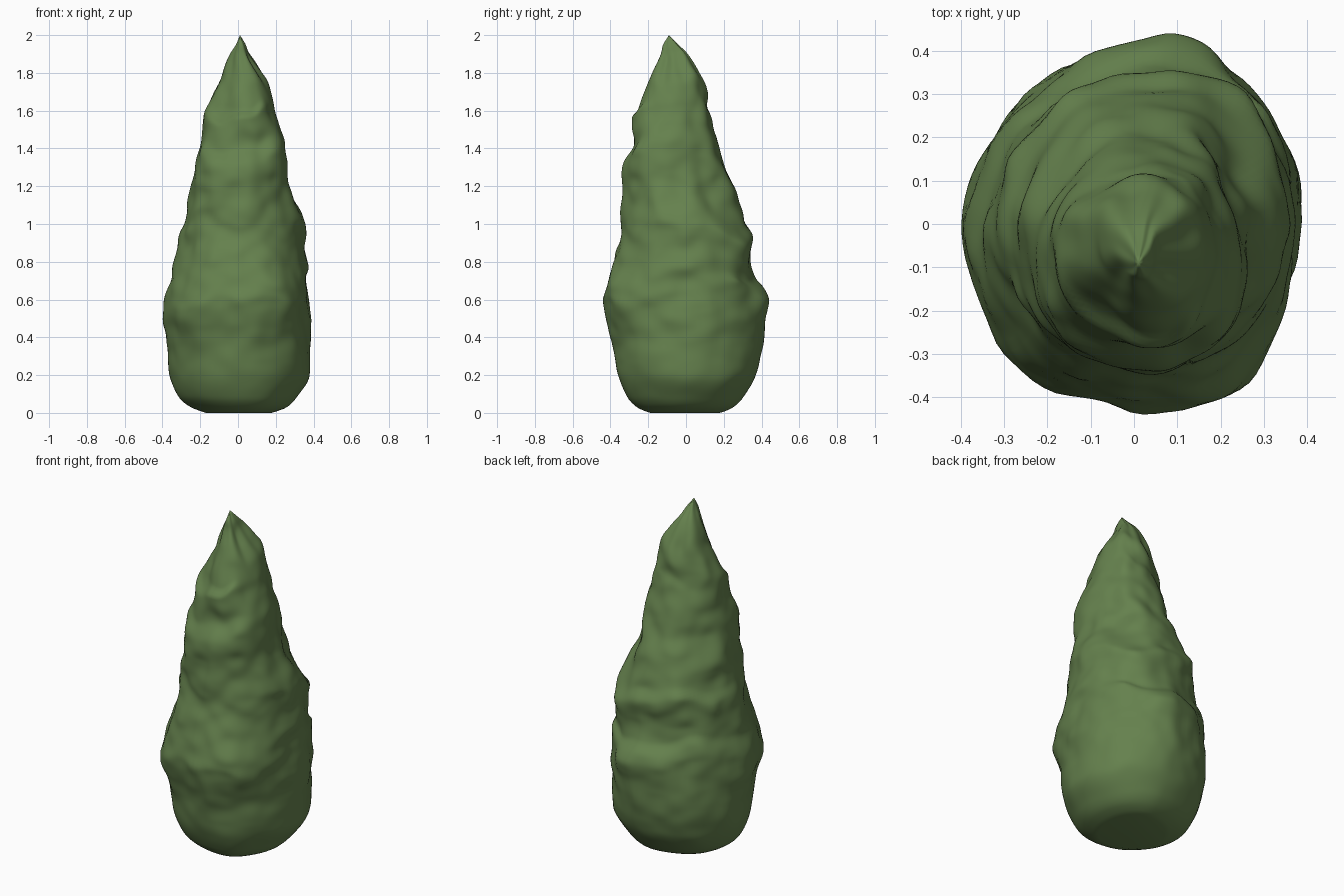
import bpy
import bmesh
import math
from mathutils import Vector, noise

default_cube = bpy.data.objects.get("Cube")
if default_cube:
    bpy.data.objects.remove(default_cube, do_unlink=True)

SEGMENTS = 96
LEVELS = 150

# Silhouette in hundredths: height, left edge, right edge, front edge, back edge
PROFILE = [
    (1, -20, 21, -22, 21),
    (3, -25, 26, -26, 25),
    (8, -31, 31, -31, 30),
    (20, -36, 38, -36, 37),
    (40, -38, 38, -39, 41),
    (60, -39, 37, -43, 43),
    (66, -38, 37, -42, 41),
    (72, -36, 36, -41, 36),
    (85, -33, 35, -37, 34),
    (95, -32, 35, -34, 34),
    (101, -29, 35, -34, 31),
    (120, -25, 28, -33, 25),
    (132, -23, 26, -32, 20),
    (142, -20, 24, -27, 18),
    (157, -18, 20, -26, 14),
    (162, -16, 19, -22, 12),
    (175, -9, 16, -19, 10),
    (182, -7, 12, -17, 6),
    (190, -4, 6, -13, 1),
    (195, -1, 4, -12, -4),
    (200, 1, 1, -9, -9),
]

# Foliage bulges and dents: angle in degrees, height, strength
BULGES = [(45, 0.86, 0.035), (225, 0.6, 0.015), (225, 1.42, 0.02),
          (-88, 1.58, 0.035), (-50, 0.6, 0.025), (-45, 1.4, 0.02),
          (135, 0.6, -0.025)]


def profile_at(z):
    """Smoothly interpolate the four silhouette edges at a height."""
    h = min(max(z * 100, PROFILE[0][0]), PROFILE[-1][0])
    for i in range(len(PROFILE) - 1):
        low, high = PROFILE[i], PROFILE[i + 1]
        if h <= high[0]:
            break
    before = PROFILE[max(i - 1, 0)]
    after = PROFILE[min(i + 2, len(PROFILE) - 1)]
    span = high[0] - low[0]
    t = (h - low[0]) / span
    edges = []
    for k in range(1, 5):
        slope_low = (high[k] - before[k]) / (high[0] - before[0]) * span
        slope_high = (after[k] - low[k]) / (after[0] - low[0]) * span
        value = ((2 * t**3 - 3 * t**2 + 1) * low[k]
                 + (t**3 - 2 * t**2 + t) * slope_low
                 + (3 * t**2 - 2 * t**3) * high[k]
                 + (t**3 - t**2) * slope_high)
        edges.append(value / 100)
    return edges


def foliage_point(angle, z):
    """Point on the lumpy foliage surface."""
    # Leafy lumps fade out toward the base and the tip
    fade = min(1, z / 0.6, (2 - z) / 0.3)
    # Ledges wander up and down between the four sides
    wander = 0.06 * fade * math.sin(2 * angle) ** 2 * math.sin(3 * angle + 5 * z)
    left, right, front, back = profile_at(z + wander)
    center_x = min(max(0.01 + 0.04 * min(1, (2 - z) / 0.25), left), right)
    center_y = (front + back) / 2
    c, s = math.cos(angle), math.sin(angle)
    x = center_x + c * (right - center_x if c > 0 else center_x - left)
    y = center_y + s * (back - front) / 2
    sample = Vector((x, y, z))
    lump = 0.022 * noise.noise(sample * 5) + 0.012 * noise.noise(sample * 11)
    push = lump * fade
    for degrees, height, strength in BULGES:
        turn = math.cos(angle - math.radians(degrees))
        if turn > 0:
            push += strength * turn**8 * math.exp(-((z - height) / 0.14) ** 2)
    return (x + c * push, y + s * push, z - 0.3 * push * fade)


# Foliage body, lofted ring by ring from the base to the tip
bm = bmesh.new()
rings = []
for level in range(LEVELS):
    z = 0.01 + 1.985 * level / LEVELS
    rings.append([bm.verts.new(foliage_point(2 * math.pi * j / SEGMENTS, z))
                  for j in range(SEGMENTS)])
for lower, upper in zip(rings, rings[1:]):
    for j in range(SEGMENTS):
        n = (j + 1) % SEGMENTS
        bm.faces.new((lower[j], lower[n], upper[n], upper[j]))

# Pointed tip and shallow hollow underneath
tip = bm.verts.new((0.01, -0.09, 2))
rim = [bm.verts.new((v.co.x * 0.85, v.co.y * 0.85, 0)) for v in rings[0]]
hollow = bm.verts.new((0, 0, 0.02))
for j in range(SEGMENTS):
    n = (j + 1) % SEGMENTS
    bm.faces.new((rings[-1][j], rings[-1][n], tip))
    bm.faces.new((rim[j], rim[n], rings[0][n], rings[0][j]))
    bm.faces.new((rim[n], rim[j], hollow))
bmesh.ops.recalc_face_normals(bm, faces=bm.faces)
for face in bm.faces:
    face.smooth = True

mesh = bpy.data.meshes.new("foliage")
bm.to_mesh(mesh)
bm.free()
foliage = bpy.data.objects.new("foliage", mesh)
bpy.context.collection.objects.link(foliage)

# Leaf green
green = bpy.data.materials.new("leaf green")
green.use_nodes = True
color = (0.13, 0.22, 0.075, 1)
green.diffuse_color = color
green.node_tree.nodes["Principled BSDF"].inputs["Base Color"].default_value = color
mesh.materials.append(green)
